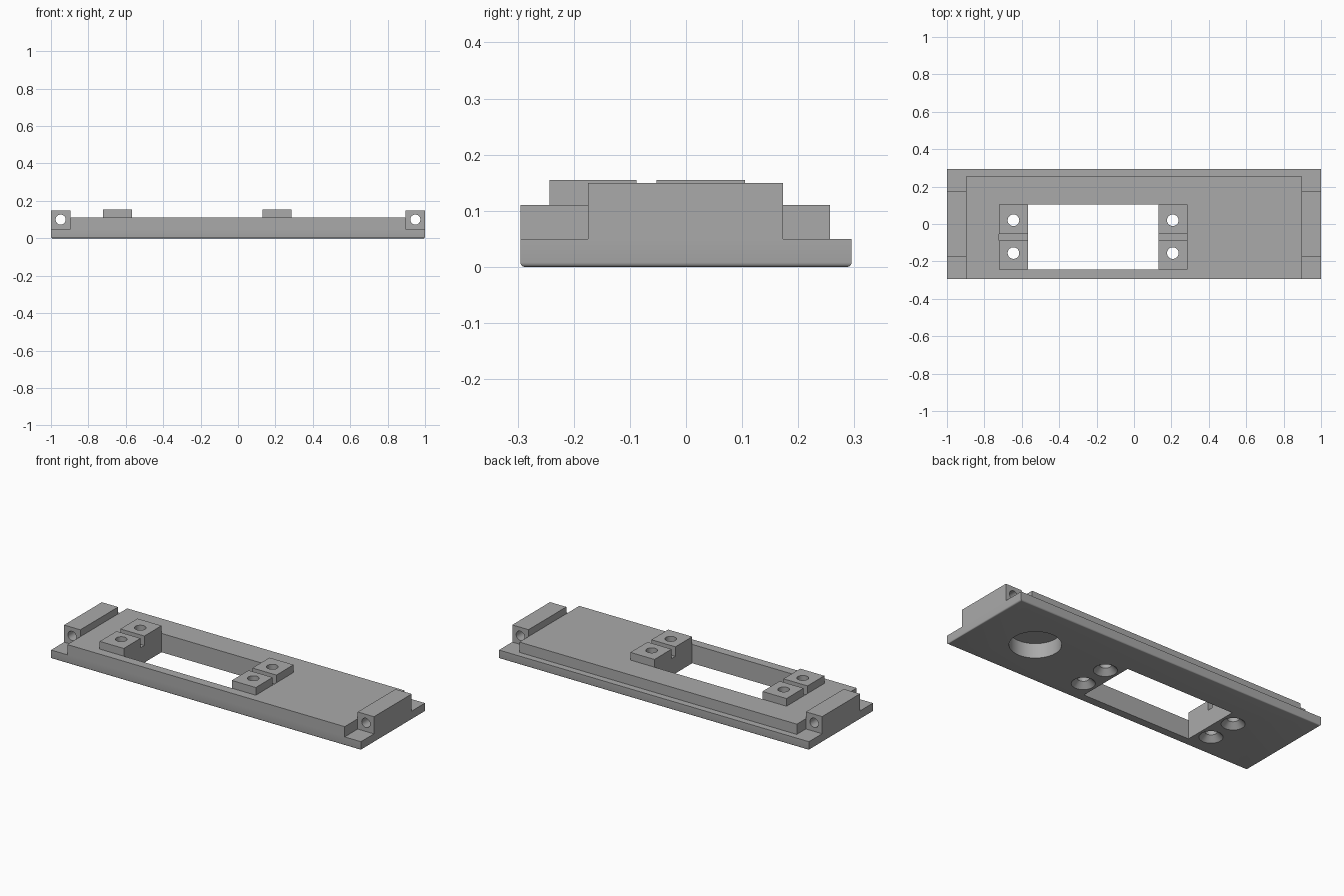
import bpy, bmesh, math
from mathutils import Matrix, Vector

cube = bpy.data.objects.get("Cube")
if cube:
    bpy.data.objects.remove(cube, do_unlink=True)

grey = bpy.data.materials.new("plain grey")
grey.use_nodes = True
COLOUR = (0.4, 0.4, 0.4, 1)
grey.diffuse_color = COLOUR
grey.node_tree.nodes["Principled BSDF"].inputs["Base Color"].default_value = COLOUR


def finish(name, bm):
    mesh = bpy.data.meshes.new(name)
    bm.to_mesh(mesh)
    bm.free()
    mesh.materials.append(grey)
    obj = bpy.data.objects.new(name, mesh)
    bpy.context.collection.objects.link(obj)
    return obj


def box(name, x, y, z, rounding=0):
    """Box from (min, max) spans, optionally rounded along the bottom edges."""
    bm = bmesh.new()
    bmesh.ops.create_cube(bm, size=1)
    spans = (x, y, z)
    bm.transform(Matrix.Translation([sum(s) / 2 for s in spans])
                 @ Matrix.Diagonal([s[1] - s[0] for s in spans] + [1]))
    if rounding:
        edges = [e for e in bm.edges if all(v.co.z < z[0] + 0.001 for v in e.verts)]
        bmesh.ops.bevel(bm, geom=edges, offset=rounding, segments=4,
                        profile=0.5, affect='EDGES')
    return finish(name, bm)


def drill(name, start, axis, length, r1, r2=None):
    """Round cutter running from start along axis, tapering from r1 to r2."""
    bm = bmesh.new()
    bmesh.ops.create_cone(bm, cap_ends=True, segments=40, radius1=r1,
                          radius2=r1 if r2 is None else r2, depth=length)
    direction = Vector(axis)
    turn = direction.to_track_quat('Z', 'Y').to_matrix().to_4x4()
    bm.transform(Matrix.Translation(Vector(start) + direction * length / 2) @ turn)
    obj = finish(name, bm)
    obj.hide_render = True
    return obj


def cut(obj, cutters):
    for c in cutters:
        mod = obj.modifiers.new("cut", 'BOOLEAN')
        mod.operation = 'DIFFERENCE'
        mod.solver = 'EXACT'
        mod.object = c
    bpy.context.view_layer.update()
    graph = bpy.context.evaluated_depsgraph_get()
    mesh = bpy.data.meshes.new_from_object(obj.evaluated_get(graph))
    obj.modifiers.clear()
    obj.data = mesh


UP = (0, 0, 1)
BASE, TOP, PAD_TOP, BLOCK_TOP = 0.05, 0.11, 0.155, 0.15
EDGE = 0.295
WINDOW_X, WINDOW_Y = (-0.567, 0.13), (-0.243, 0.105)
PAD_ROWS = ((-0.243, -0.088), (-0.053, 0.105))
PAD_COLUMNS = ((-0.722, -0.567), (0.13, 0.285))

# Stepped plate
base_plate = box("base_plate", (-1, 1), (-EDGE, EDGE), (0, BASE), 0.008)
upper_slab = box("upper_slab", (-0.895, 0.895), (-EDGE, 0.257), (BASE, TOP))
parts = [base_plate, upper_slab]

# Cutters: window, round recess, countersunk screw holes, pad slots
window = box("window_cutter", WINDOW_X, WINDOW_Y, (-0.1, 0.3))
recess = drill("recess_cutter", (0.65, -0.01, -0.02), UP, 0.105, 0.135)
plate_cutters = [window, recess]
slab_cutters = [window, recess]
slot = box("slot_cutter", (-0.722, 0.285), (PAD_ROWS[0][1], PAD_ROWS[1][0]),
           (0.1, 0.2))
all_cutters = [window, recess, slot]
slab_cutters.append(slot)

# Four mounting pads beside the window, each with its screw hole
for side, xs in zip(("right", "left"), PAD_COLUMNS):
    for row, ys in zip(("front", "back"), PAD_ROWS):
        pad = box(f"{side}_{row}_pad", xs, ys, (TOP, PAD_TOP))
        x = sum(xs) / 2
        y = sum(ys) / 2 + (0.01 if row == "front" else -0.006)
        hole = drill("hole_cutter", (x, y, -0.1), UP, 0.4, 0.031)
        sink = drill("countersink_cutter", (x, y, -0.01), UP, 0.045, 0.072, 0.027)
        cut(pad, [hole])
        plate_cutters += [hole, sink]
        slab_cutters.append(hole)
        all_cutters += [hole, sink]
        parts.append(pad)

cut(base_plate, plate_cutters)
cut(upper_slab, slab_cutters)

# Raised end blocks with a cross hole
for side, s in (("left", 1), ("right", -1)):
    block = box(f"{side}_end_block", sorted((s * 0.895, s)), (-0.175, 0.173),
                (BASE, BLOCK_TOP))
    bore = drill("bore_cutter", (s * 0.948, -0.4, 0.1), (0, 1, 0), 0.8, 0.027)
    cut(block, [bore])
    all_cutters.append(bore)
    parts.append(block)

for c in all_cutters:
    bpy.data.objects.remove(c, do_unlink=True)

# Smooth the round walls, keep the corners sharp
bpy.ops.object.select_all(action='DESELECT')
for p in parts:
    p.select_set(True)
bpy.context.view_layer.objects.active = base_plate
bpy.ops.object.shade_smooth_by_angle(angle=math.radians(30))
